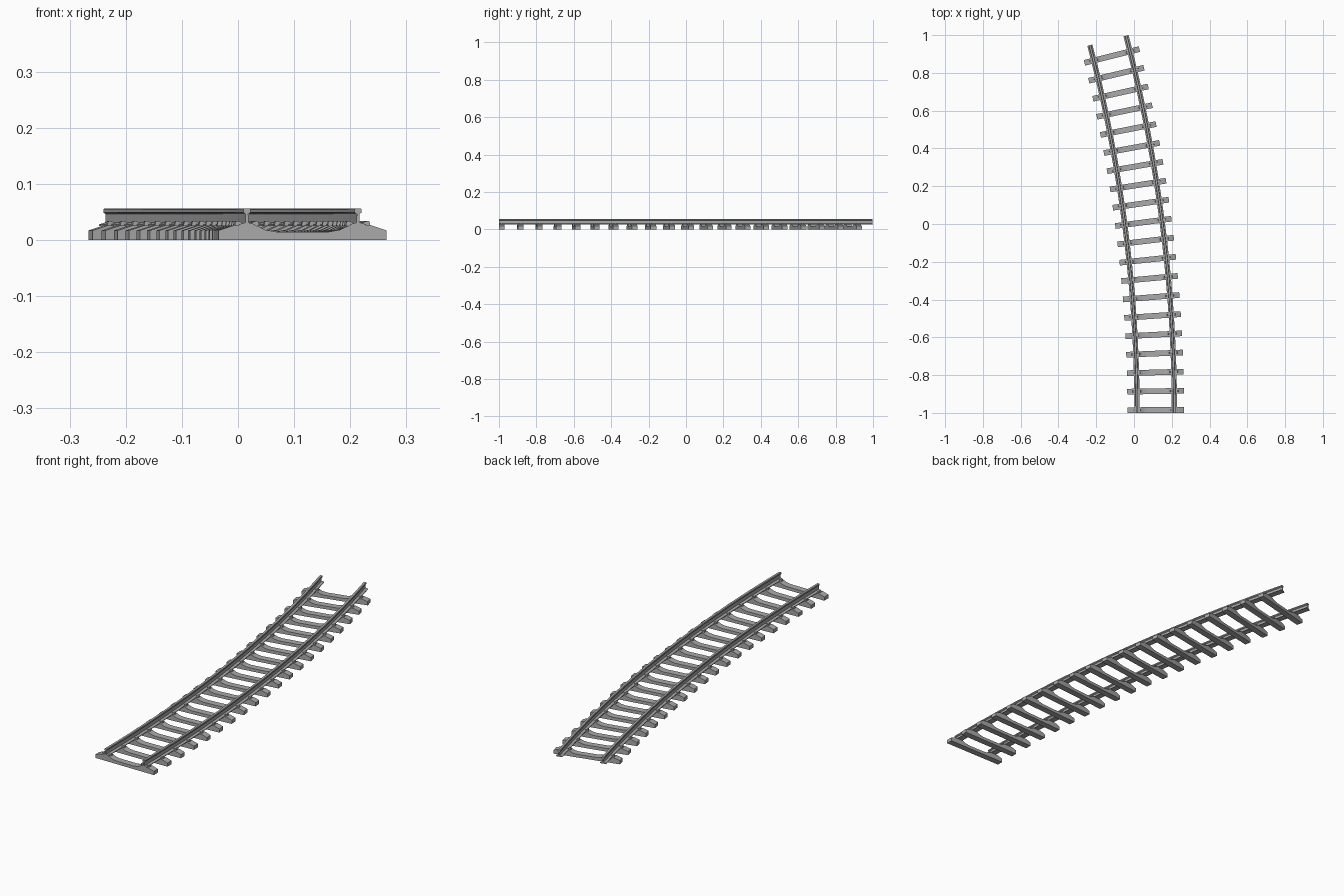
import bpy
import bmesh
from math import sin, cos
from mathutils import Vector, Matrix

cube = bpy.data.objects.get("Cube")
if cube:
    bpy.data.objects.remove(cube)

RADIUS = 7.81          # bend radius of the centre line
SWEEP = 0.2552         # total bend angle
START = Vector((0.115, -1.0, 0.0))
HALF_GAUGE = 0.099
SLEEPERS = 20
RAIL_STEPS = 20

grey = bpy.data.materials.new("steel grey")
grey.use_nodes = True
color = (0.4, 0.4, 0.4, 1.0)
grey.diffuse_color = color
grey.node_tree.nodes["Principled BSDF"].inputs["Base Color"].default_value = color


def frame(angle):
    """Matrix standing on the bent centre line, local y pointing along the track."""
    pos = START + Vector((RADIUS * (cos(angle) - 1), RADIUS * sin(angle), 0))
    return Matrix.Translation(pos) @ Matrix.Rotation(angle, 4, 'Z')


def mirrored(half):
    """Complete a right-hand outline (bottom to top) with its mirror image."""
    return half + [(-x, z) for x, z in reversed(half)]


def loft(bm, rings):
    """Skin a closed tube through rings of points and cap both ends."""
    loops = [[bm.verts.new(p) for p in ring] for ring in rings]
    n = len(loops[0])
    for a, b in zip(loops, loops[1:]):
        for i in range(n):
            j = (i + 1) % n
            bm.faces.new((a[i], a[j], b[j], b[i]))
    bm.faces.new(list(reversed(loops[0])))
    bm.faces.new(loops[-1])


def finish(name, bm, smooth=False):
    bmesh.ops.recalc_face_normals(bm, faces=bm.faces)
    mesh = bpy.data.meshes.new(name)
    bm.to_mesh(mesh)
    bm.free()
    mesh.materials.append(grey)
    obj = bpy.data.objects.new(name, mesh)
    bpy.context.collection.objects.link(obj)
    if smooth:
        bpy.ops.object.select_all(action='DESELECT')
        obj.select_set(True)
        bpy.context.view_layer.objects.active = obj
        bpy.ops.object.shade_smooth_by_angle(angle=0.4)


# Rails: foot, web and head swept along the bend
rail_profile = mirrored([(0.014, 0.025), (0.014, 0.028), (0.003, 0.031), (0.0022, 0.046),
                         (0.0065, 0.049), (0.0065, 0.054), (0.005, 0.056)])
for name, side in (("left_rail", 1), ("right_rail", -1)):
    bm = bmesh.new()
    loft(bm, [[frame(SWEEP * k / RAIL_STEPS) @ Vector((side * HALF_GAUGE + x, 0, z))
               for x, z in rail_profile] for k in range(RAIL_STEPS + 1)])
    finish(name, bm, smooth=True)

# Sleepers: raised rail seats, sunken middle, sloping ends; clips grip each rail foot
sleeper_profile = mirrored([(0.15, 0), (0.15, 0.017), (0.124, 0.0255),
                            (0.082, 0.0255), (0.066, 0.018), (0.046, 0.0145)])
clip_profile = [(0.008, 0.025), (0.022, 0.025), (0.0205, 0.033), (0.017, 0.034), (0.008, 0.031)]
for s in range(SLEEPERS):
    place = frame((0.015 + s * RADIUS * SWEEP / SLEEPERS) / RADIUS)
    bm = bmesh.new()
    loft(bm, [[place @ Vector((x, y, z)) for x, z in sleeper_profile]
              for y in (-0.015, 0.015)])
    finish(f"sleeper_{s + 1}", bm)

    bm = bmesh.new()
    for side in (-1, 1):
        for face in (-1, 1):
            loft(bm, [[place @ Vector((side * HALF_GAUGE + face * x, y, z))
                       for x, z in clip_profile] for y in (-0.006, 0.006)])
    finish(f"rail_clips_{s + 1}", bm)
